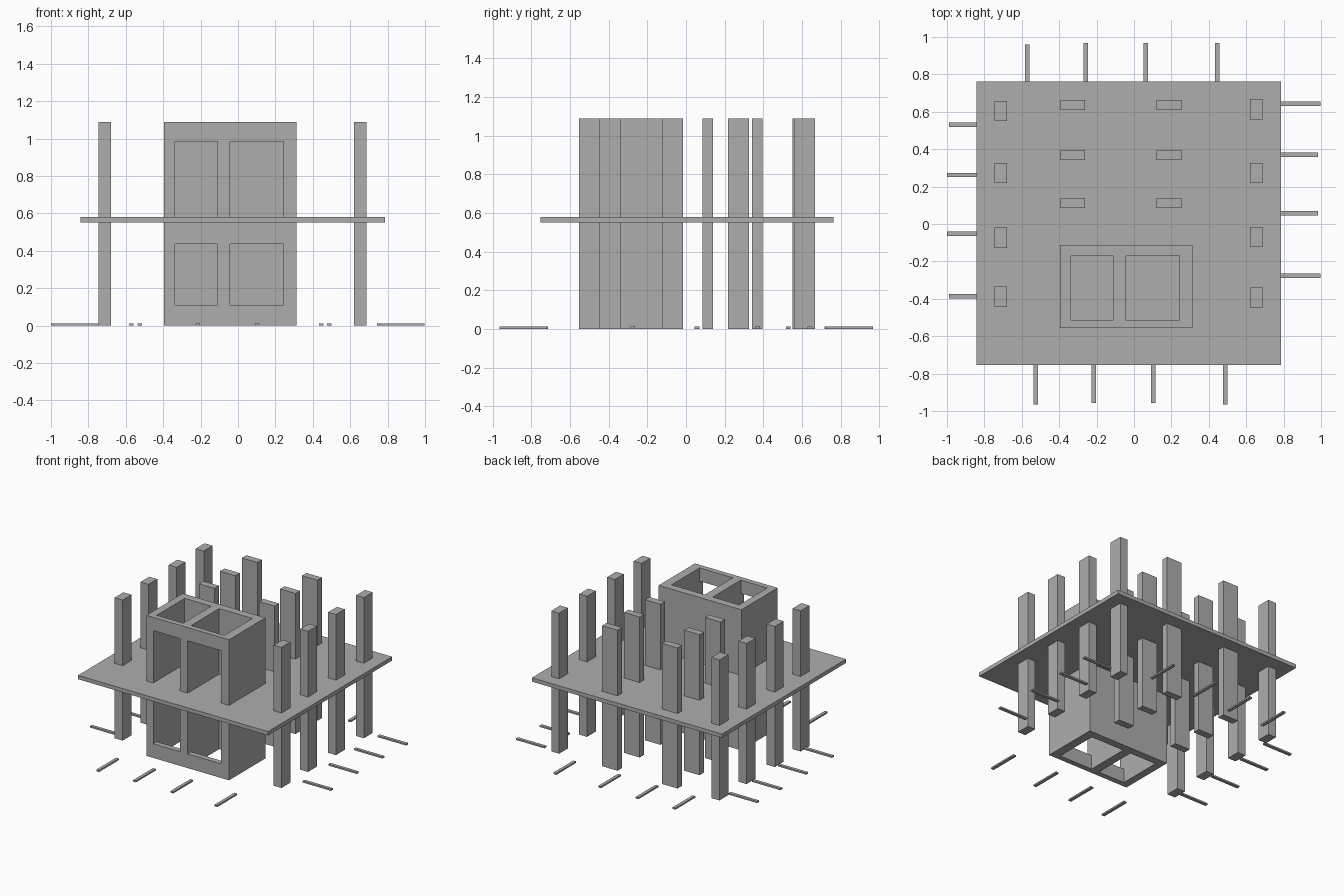
import bpy, bmesh, math
from mathutils import Vector

if "Cube" in bpy.data.objects:
    bpy.data.objects.remove(bpy.data.objects["Cube"])

grey = bpy.data.materials.new("concrete grey")
grey.diffuse_color = (0.42, 0.42, 0.42, 1)
grey.use_nodes = True
grey.node_tree.nodes["Principled BSDF"].inputs["Base Color"].default_value = grey.diffuse_color

HEIGHT = 1.088      # top of columns and core
TICK_H = 0.012      # thickness of ground markers
TICK_L = 0.243      # length of ground markers
TICK_W = 0.024      # width of ground markers


def finish(name, bm):
    mesh = bpy.data.meshes.new(name)
    bm.to_mesh(mesh)
    bm.free()
    mesh.materials.append(grey)
    obj = bpy.data.objects.new(name, mesh)
    bpy.context.collection.objects.link(obj)
    return obj


def box(name, x0, x1, y0, y1, z0, z1):
    bm = bmesh.new()
    bmesh.ops.create_cube(bm, size=1)
    for v in bm.verts:
        v.co = Vector((x1 if v.co.x > 0 else x0,
                       y1 if v.co.y > 0 else y0,
                       z1 if v.co.z > 0 else z0))
    return finish(name, bm)


def cell_block(name, breaks, solid):
    """Shell around the solid cells of an uneven grid."""
    bm = bmesh.new()
    count = [len(b) - 1 for b in breaks]

    def filled(c):
        return all(0 <= c[a] < count[a] for a in range(3)) and solid(*c)

    for i in range(count[0]):
        for j in range(count[1]):
            for k in range(count[2]):
                cell = (i, j, k)
                if not filled(cell):
                    continue
                for axis in range(3):
                    for side in (0, 1):
                        near = list(cell)
                        near[axis] += 2 * side - 1
                        if filled(near):
                            continue
                        u, w = (axis + 1) % 3, (axis + 2) % 3
                        loop = [(0, 0), (1, 0), (1, 1), (0, 1)]
                        if side == 0:
                            loop.reverse()
                        verts = []
                        for du, dw in loop:
                            p = [0, 0, 0]
                            p[axis] = breaks[axis][cell[axis] + side]
                            p[u] = breaks[u][cell[u] + du]
                            p[w] = breaks[w][cell[w] + dw]
                            verts.append(bm.verts.new(p))
                        bm.faces.new(verts)
    bmesh.ops.remove_doubles(bm, verts=bm.verts, dist=0.0001)
    bmesh.ops.dissolve_limit(bm, angle_limit=math.radians(1),
                             verts=bm.verts, edges=bm.edges)
    return finish(name, bm)


# Floor slab, running through the columns and the core
box("floor_slab", -0.842, 0.785, -0.754, 0.763, 0.55, 0.58)

# Lift core: two open shafts with front doorways on both storeys
cell_block(
    "lift_core",
    ([-0.396, -0.337, -0.11, -0.042, 0.243, 0.312],
     [-0.555, -0.513, -0.17, -0.111],
     [0, 0.11, 0.437, 0.58, 0.985, HEIGHT]),
    lambda i, j, k: i % 2 == 0 or j == 2 or (j == 0 and k % 2 == 0))

# Columns along the left and right edges
for name, x0, x1, rows in (
        ("left_column", -0.747, -0.678, (0.604, 0.272, -0.073, -0.389)),
        ("right_column", 0.619, 0.686, (0.614, 0.272, -0.069, -0.394))):
    for y in rows:
        box(name, x0, x1, y - 0.054, y + 0.054, 0, HEIGHT)

# Inner columns, wider across
for x in (-0.327, 0.187):
    for y in (0.637, 0.368, 0.112):
        box("inner_column", x - 0.066, x + 0.066, y - 0.027, y + 0.027, 0, HEIGHT)

# Ground markers around the plan: (position along the side, outer end)
half = TICK_W / 2
for y, end in ((0.53, -0.988), (0.262, -1), (-0.053, -1), (-0.385, -0.988)):
    box("left_marker", end, end + TICK_L, y - half, y + half, 0, TICK_H)
for y, end in ((0.642, 0.998), (0.37, 0.985), (0.057, 0.985), (-0.276, 0.998)):
    box("right_marker", end - TICK_L, end, y - half, y + half, 0, TICK_H)
for x, end in ((-0.57, 0.96), (-0.258, 0.967), (0.062, 0.967), (0.446, 0.967)):
    box("back_marker", x - half, x + half, end - TICK_L, end, 0, TICK_H)
for x, end in ((-0.526, -0.965), (-0.215, -0.958), (0.104, -0.958), (0.487, -0.965)):
    box("front_marker", x - half, x + half, end, end + TICK_L, 0, TICK_H)
